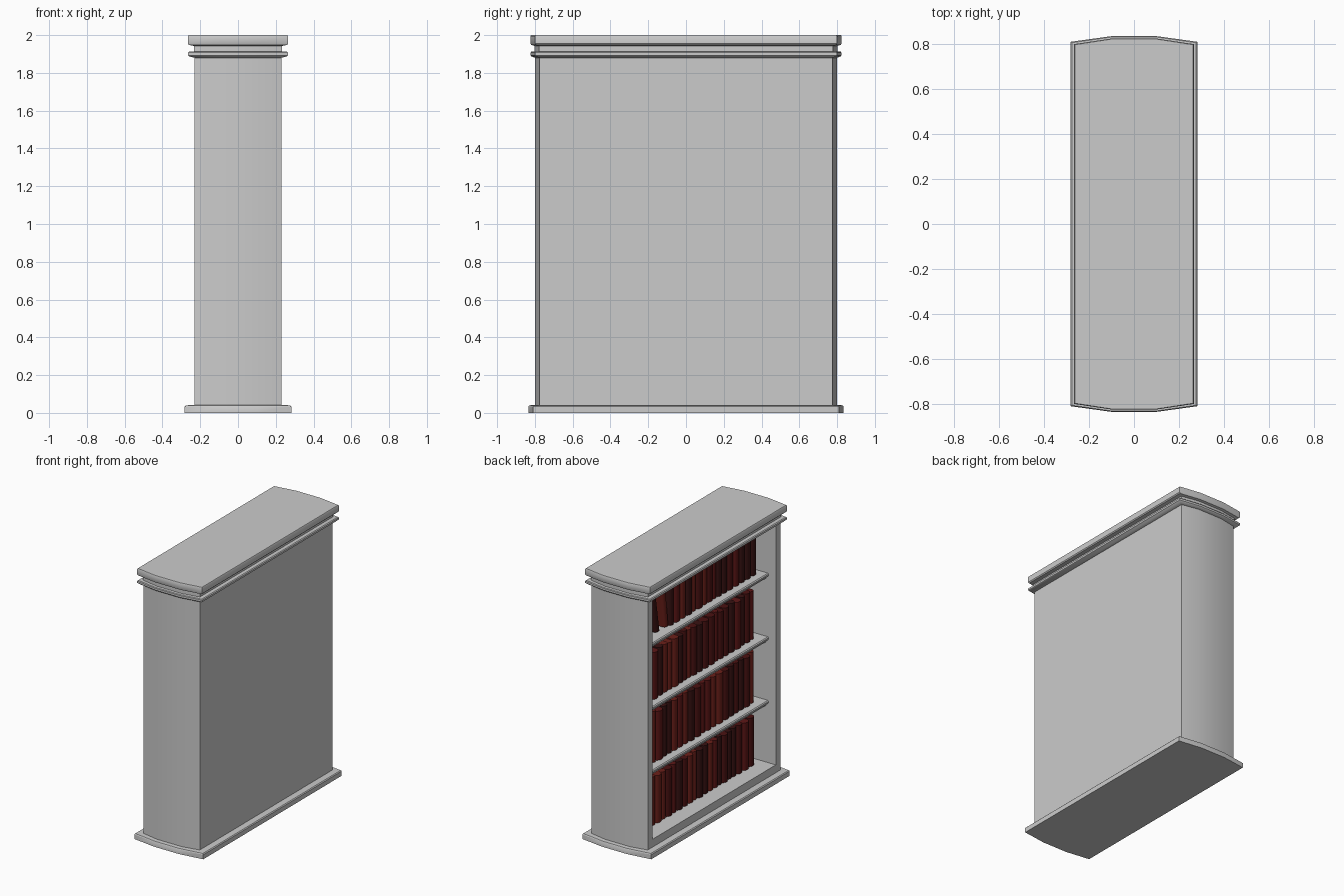
import bpy, math, random
from mathutils import Matrix

if "Cube" in bpy.data.objects:
    bpy.data.objects.remove(bpy.data.objects["Cube"])

random.seed(4)


def loft(name, rings, material=None, smooth=35):
    """Closed solid through a list of 3D rings of equal length."""
    n = len(rings[0])
    verts = [p for r in rings for p in r]
    faces = [list(range(n))[::-1], list(range((len(rings) - 1) * n, len(rings) * n))]
    for k in range(len(rings) - 1):
        for i in range(n):
            j = (i + 1) % n
            faces.append([k * n + i, k * n + j, k * n + n + j, k * n + n + i])
    mesh = bpy.data.meshes.new(name)
    mesh.from_pydata(verts, [], faces)
    obj = bpy.data.objects.new(name, mesh)
    bpy.context.collection.objects.link(obj)
    if material:
        mesh.materials.append(material)
    bpy.ops.object.select_all(action='DESELECT')
    obj.select_set(True)
    bpy.context.view_layer.objects.active = obj
    bpy.ops.object.mode_set(mode='EDIT')
    bpy.ops.mesh.select_all(action='SELECT')
    bpy.ops.mesh.normals_make_consistent(inside=False)
    bpy.ops.object.mode_set(mode='OBJECT')
    bpy.ops.object.shade_smooth_by_angle(angle=math.radians(smooth))
    return obj


def prism(name, points, z0, z1, material=None):
    return loft(name, [[(x, y, z) for x, y in points] for z in (z0, z1)], material)


def outline(o):
    """Cabinet footprint with three-sided bowed ends, grown by o."""
    x, y = 0.23 + o, 0.775 + 0.65 * o
    end = [(x, y), (0.1, y + 0.025), (-0.1, y + 0.025), (-x, y)]
    return end + [(-px, -py) for px, py in end]


def moulding(name, profile):
    return loft(name, [[(x, y, z) for x, y in outline(o)] for o, z in profile])


# Base with plinth, and stepped cornice
moulding("base", [(0.052, 0), (0.052, 0.034), (0.046, 0.04), (0, 0.042), (0, 0.1)])
moulding("cornice", [(0, 1.88), (0.03, 1.888), (0.036, 1.893), (0.036, 1.907),
                     (0.03, 1.912), (0.004, 1.914), (0.004, 1.943), (0.03, 1.948),
                     (0.036, 1.955), (0.036, 1.994), (0.032, 2.0)])

# Bowed end walls
for side, s in (("front", -1), ("rear", 1)):
    wall = [(0.23, 0.775), (0.1, 0.8), (-0.1, 0.8), (-0.23, 0.775),
            (-0.23, 0.72), (0.23, 0.72)]
    prism(side + "_end_wall", [(x, s * y) for x, y in wall], 0.1, 1.885)

# Closed long side
prism("back_panel", [(0.2, -0.72), (0.23, -0.72), (0.23, 0.72), (0.2, 0.72)], 0.1, 1.885)

# Shelves with a moulded front edge
SHELVES = [0.56, 1.03, 1.50]
for i, z in enumerate(SHELVES):
    profile = [(0.2, 0), (-0.165, 0), (-0.172, -0.006), (-0.172, -0.018),
               (-0.162, -0.024), (-0.152, -0.032), (-0.15, -0.042), (0.2, -0.042)]
    loft(f"shelf_{i + 1}", [[(x, y, z + dz) for x, dz in profile] for y in (-0.72, 0.72)])

# Cloth colours for the books
cloths = []
for i, c in enumerate([(0.11, 0.008, 0.008), (0.07, 0.006, 0.006),
                       (0.15, 0.014, 0.010), (0.04, 0.006, 0.006)]):
    m = bpy.data.materials.new(f"book_cloth_{i + 1}")
    m.diffuse_color = (*c, 1)
    m.use_nodes = True
    m.node_tree.nodes["Principled BSDF"].inputs["Base Color"].default_value = m.diffuse_color
    cloths.append(m)


def book(name, y, z, width, height, lean=0):
    """Book with a rounded spine facing the open side, placed by its lower +y corner."""
    h = width / 2
    pts = [(0.14, -width), (0.14, 0)]
    pts += [(-0.09 - 0.4 * width * math.sin(a), -h + h * math.cos(a))
            for a in (math.pi * k / 6 for k in range(7))]
    obj = prism(name, pts, 0, height, random.choice(cloths))
    obj.matrix_world = Matrix.Translation((0, y, z)) @ Matrix.Rotation(lean, 4, 'X')


# Rows of books: floor height, end of row, base book height
rows = [(0.1, -0.65, 0.35), (0.56, -0.67, 0.37), (1.03, -0.65, 0.355), (1.50, -0.71, 0.32)]
for r, (z, end, height) in enumerate(rows):
    y, n = 0.715, 0
    while y - 0.04 > end:
        width = min(random.uniform(0.045, 0.075), y - end)
        lean = 0
        if r == 3 and n in (3, 4):  # two leaning books on the top shelf
            lean = -0.16 if n == 3 else -0.12
            y -= 0.055
        book(f"book_row{r + 1}_{n + 1}", y, z + 0.001 + width * math.sin(-lean),
             width, height + random.choice((0, 0, 0.008, -0.008)), lean)
        y -= width + 0.001
        n += 1
